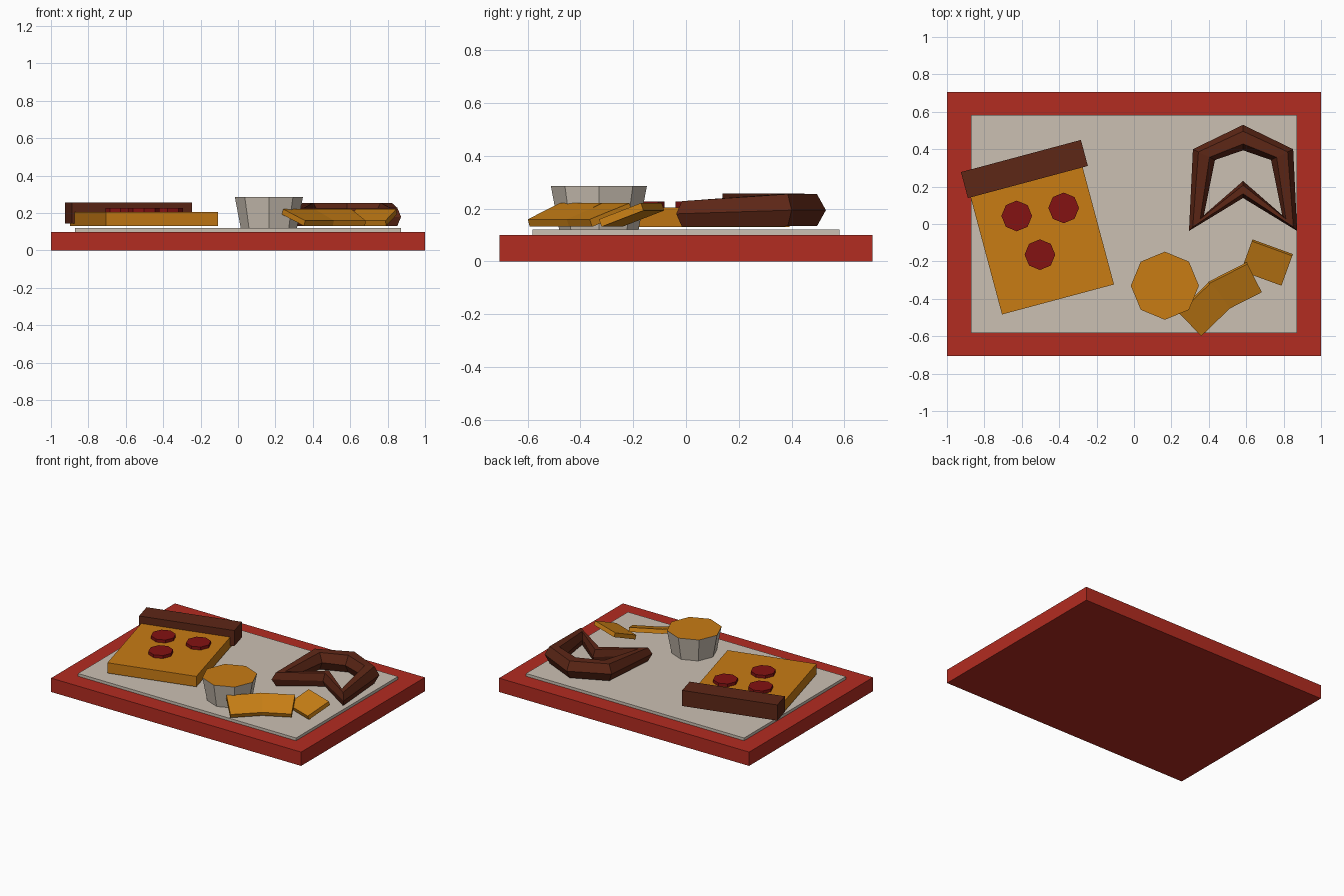
import bpy, bmesh
from math import radians, cos, sin, pi

if "Cube" in bpy.data.objects:
    bpy.data.objects.remove(bpy.data.objects["Cube"])


def mat(name, rgb):
    m = bpy.data.materials.new(name)
    m.diffuse_color = (*rgb, 1)
    m.use_nodes = True
    m.node_tree.nodes["Principled BSDF"].inputs["Base Color"].default_value = m.diffuse_color
    return m


RED = mat("tray_red", (0.45, 0.025, 0.015))
PAPER = mat("paper", (0.60, 0.53, 0.45))
CHEESE = mat("cheese", (0.58, 0.20, 0.007))
CHIP = mat("chip", (0.60, 0.22, 0.008))
BROWN = mat("baked_brown", (0.11, 0.020, 0.008))
MEAT = mat("pepperoni_red", (0.23, 0.006, 0.006))


def make(name, bm, *mats):
    bmesh.ops.recalc_face_normals(bm, faces=bm.faces[:])
    me = bpy.data.meshes.new(name)
    bm.to_mesh(me)
    bm.free()
    for m in mats:
        me.materials.append(m)
    ob = bpy.data.objects.new(name, me)
    bpy.context.collection.objects.link(ob)
    return ob


def box(name, loc, size, m, rot=(0, 0, 0)):
    bm = bmesh.new()
    bmesh.ops.create_cube(bm, size=1)
    bmesh.ops.scale(bm, vec=size, verts=bm.verts)
    ob = make(name, bm, m)
    ob.location = loc
    ob.rotation_euler = [radians(a) for a in rot]
    return ob


def loft(bm, rings, closed=False):
    """Skin a list of equal-length rings; cap the ends unless closed."""
    vs = [[bm.verts.new(p) for p in r] for r in rings]
    n = len(vs[0])
    for i in range(len(vs) if closed else len(vs) - 1):
        a, b = vs[i], vs[(i + 1) % len(vs)]
        for j in range(n):
            k = (j + 1) % n
            bm.faces.new((a[j], a[k], b[k], b[j]))
    if not closed:
        bm.faces.new(vs[0])
        return bm.faces.new(vs[-1])


def octagon(x, y, r, z):
    return [(x + r * cos(i * pi / 4), y + r * sin(i * pi / 4), z) for i in range(8)]


# Tray and paper liner
box("tray", (0, 0, 0.05), (2, 1.414, 0.1), RED)
box("paper_liner", (0, 0, 0.11), (1.744, 1.164, 0.02), PAPER)

# Pizza slice with crust and toppings
box("pizza_slice", (-0.502, -0.046, 0.167), (0.62, 0.74, 0.075), CHEESE, (0, 0, 15))
box("pizza_crust", (-0.586, 0.294, 0.2), (0.664, 0.144, 0.113), BROWN, (0, 0, 15))
for i, (x, y) in enumerate([(-0.627, 0.043), (-0.376, 0.086), (-0.503, -0.164)]):
    bm = bmesh.new()
    loft(bm, [octagon(x, y, 0.082, z) for z in (0.195, 0.226)])
    make(f"pepperoni_{i + 1}", bm, MEAT)

# Tapered dip cup filled to the rim
bm = bmesh.new()
top = loft(bm, [octagon(0.165, -0.33, 0.15, 0.118), octagon(0.165, -0.33, 0.182, 0.286)])
top.material_index = 1
make("dip_cup", bm, PAPER, CHEESE)

# Tilted chips
for i, (x, y, a) in enumerate([(0.38, -0.455, 44), (0.54, -0.337, 27), (0.711, -0.206, -20)]):
    box(f"chip_{i + 1}", (x, y, 0.176), (0.23, 0.18, 0.03), CHIP, (20, 0, a))

# Pretzel: hexagonal sections from outer to inner point, mirrored about its middle
CX = 0.583
half = [  # outer dx, y, inner dx, y, centre z, half height
    (0, 0.53, 0, 0.394, 0.194, 0.061),
    (0.268, 0.40, 0.150, 0.342, 0.194, 0.061),
    (0.289, -0.037, 0.209, 0.048, 0.18, 0.048),
    (0, 0.139, 0, 0.23, 0.18, 0.048),
]
sections = half + [(-a, b, -c, d, z, h) for a, b, c, d, z, h in half[2:0:-1]]
rings = []
for ox, oy, ix, iy, z, h in sections:
    ring = []
    for k in range(6):
        t = 0.5 - 0.5 * cos(k * pi / 3)
        ring.append((CX + ox + (ix - ox) * t, oy + (iy - oy) * t,
                     z + h * sin(k * pi / 3) / sin(pi / 3)))
    rings.append(ring)
bm = bmesh.new()
loft(bm, rings, closed=True)
make("pretzel", bm, BROWN)
